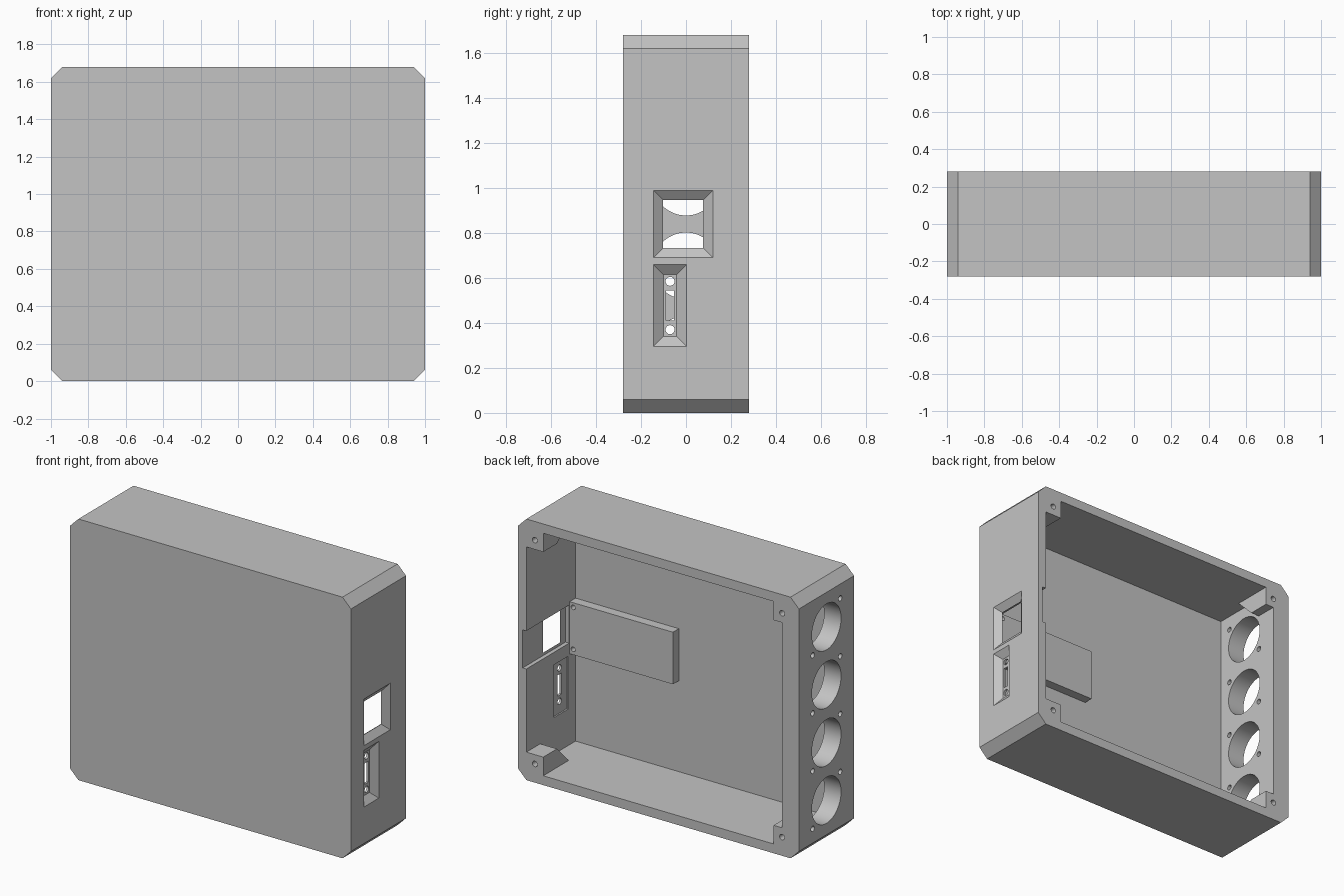
import bpy, bmesh, math
from mathutils import Vector

cube = bpy.data.objects.get("Cube")
if cube:
    bpy.data.objects.remove(cube)

H = 1.68          # total height
D = 0.28          # half depth
WALL = 0.06

grey = bpy.data.materials.new("light grey plastic")
grey.use_nodes = True
COLOUR = (0.55, 0.55, 0.55, 1)
grey.diffuse_color = COLOUR
grey.node_tree.nodes["Principled BSDF"].inputs["Base Color"].default_value = COLOUR


def loft(name, loop_a, loop_b):
    """Closed solid between two matching loops of points."""
    bm = bmesh.new()
    a = [bm.verts.new(p) for p in loop_a]
    b = [bm.verts.new(p) for p in loop_b]
    bm.faces.new(a)
    bm.faces.new(b)
    for i in range(len(a)):
        j = (i + 1) % len(a)
        bm.faces.new((a[i], a[j], b[j], b[i]))
    bmesh.ops.recalc_face_normals(bm, faces=bm.faces)
    mesh = bpy.data.meshes.new(name)
    bm.to_mesh(mesh)
    bm.free()
    mesh.materials.append(grey)
    obj = bpy.data.objects.new(name, mesh)
    bpy.context.collection.objects.link(obj)
    return obj


def prism(name, axis, profile, lo, hi):
    """Extrude a 2D profile along x or y."""
    def at(t):
        return [(t, u, v) if axis == "x" else (u, t, v) for u, v in profile]
    return loft(name, at(lo), at(hi))


def rect(u0, u1, v0, v1):
    return [(u0, v0), (u1, v0), (u1, v1), (u0, v1)]


def circle(u, v, r, n=48):
    return [(u + r * math.cos(math.tau * i / n), v + r * math.sin(math.tau * i / n))
            for i in range(n)]


def subtract(target, cutter):
    """Cut one solid from another and discard the cutter."""
    mod = target.modifiers.new("cut", "BOOLEAN")
    mod.operation = "DIFFERENCE"
    mod.solver = "EXACT"
    mod.object = cutter
    bpy.context.view_layer.update()
    graph = bpy.context.evaluated_depsgraph_get()
    mesh = bpy.data.meshes.new_from_object(target.evaluated_get(graph))
    target.modifiers.clear()
    target.data = mesh
    bpy.data.objects.remove(cutter)


# Outer body with chamfered corners
c = 0.06
body = prism("enclosure_body", "y",
             [(-1 + c, 0), (1 - c, 0), (1, c), (1, H - c),
              (1 - c, H), (-1 + c, H), (-1, H - c), (-1, c)], -D, D)

# Cavity open at the back, leaving the corner posts and the inner mounting block
cavity = prism("cavity", "y", rect(-0.88, 0.94, WALL, H - WALL), -D + WALL, 0.34)
for sx in (-1, 1):
    for top in (False, True):
        profile = [(0.4, 0.01), (0.4, 0.18), (0.14, 0.18), (-0.03, 0.01)]
        if top:
            profile = [(y, H - z) for y, z in profile]
        subtract(cavity, prism("corner_post", "x", profile, sx * 0.82, sx * 1.1))
subtract(cavity, prism("mounting_block", "y", rect(0.205, 1.1, 0.645, 0.98), -0.4, -0.16))
subtract(body, cavity)

# Screw holes in the corner posts and the mounting block
for x in (-0.88, 0.88):
    for z in (0.12, H - 0.12):
        subtract(body, prism("post_hole", "y", circle(x, z, 0.018, 20), 0.15, 0.34))
for z in (0.68, 0.95):
    subtract(body, prism("block_hole", "y", circle(0.915, z, 0.015, 20), -0.2, -0.1))

# Four round vents on the right wall, each with two diagonal screw holes
for i in range(4):
    z = H / 2 + (i - 1.5) * 0.372
    subtract(body, prism("vent", "x", circle(0, z, 0.148, 64), -1.1, -0.87))
    for s in (-1, 1):
        subtract(body, prism("vent_screw", "x",
                             circle(-s * 0.14, z + s * 0.13, 0.017, 20), -1.1, -0.87))


def funnel(outer, inset, depth):
    """Tapered opening in the left wall, carried slightly past its surface."""
    u0, u1, v0, v1 = outer
    def ring(t):
        k = inset * t
        return [(1 - depth * t, u, v) for u, v in rect(u0 + k, u1 - k, v0 + k, v1 - k)]
    subtract(body, loft("funnel", ring(-0.3), ring(1)))


# Socket opening with a slide-in recess behind it
subtract(body, prism("recess", "x", rect(-0.155, 0.34, 0.715, 0.96), 0.9, 0.966))
funnel((-0.145, 0.12, 0.69, 0.99), 0.045, 0.035)

# Switch panel with slot, screw holes and shallow inner pocket
subtract(body, prism("pocket", "x", rect(-0.145, 0, 0.295, 0.635), 0.9, 0.95))
funnel((-0.145, 0.003, 0.295, 0.66), 0.045, 0.035)
subtract(body, prism("slot", "x", rect(-0.09, -0.053, 0.41, 0.545), 0.9, 1.1))
for z in (0.37, 0.585):
    subtract(body, prism("switch_screw", "x", circle(-0.071, z, 0.02, 24), 0.9, 1.1))

# Smooth bores, crisp edges
bpy.ops.object.select_all(action="DESELECT")
body.select_set(True)
bpy.context.view_layer.objects.active = body
bpy.ops.object.shade_smooth_by_angle(angle=math.radians(30))
